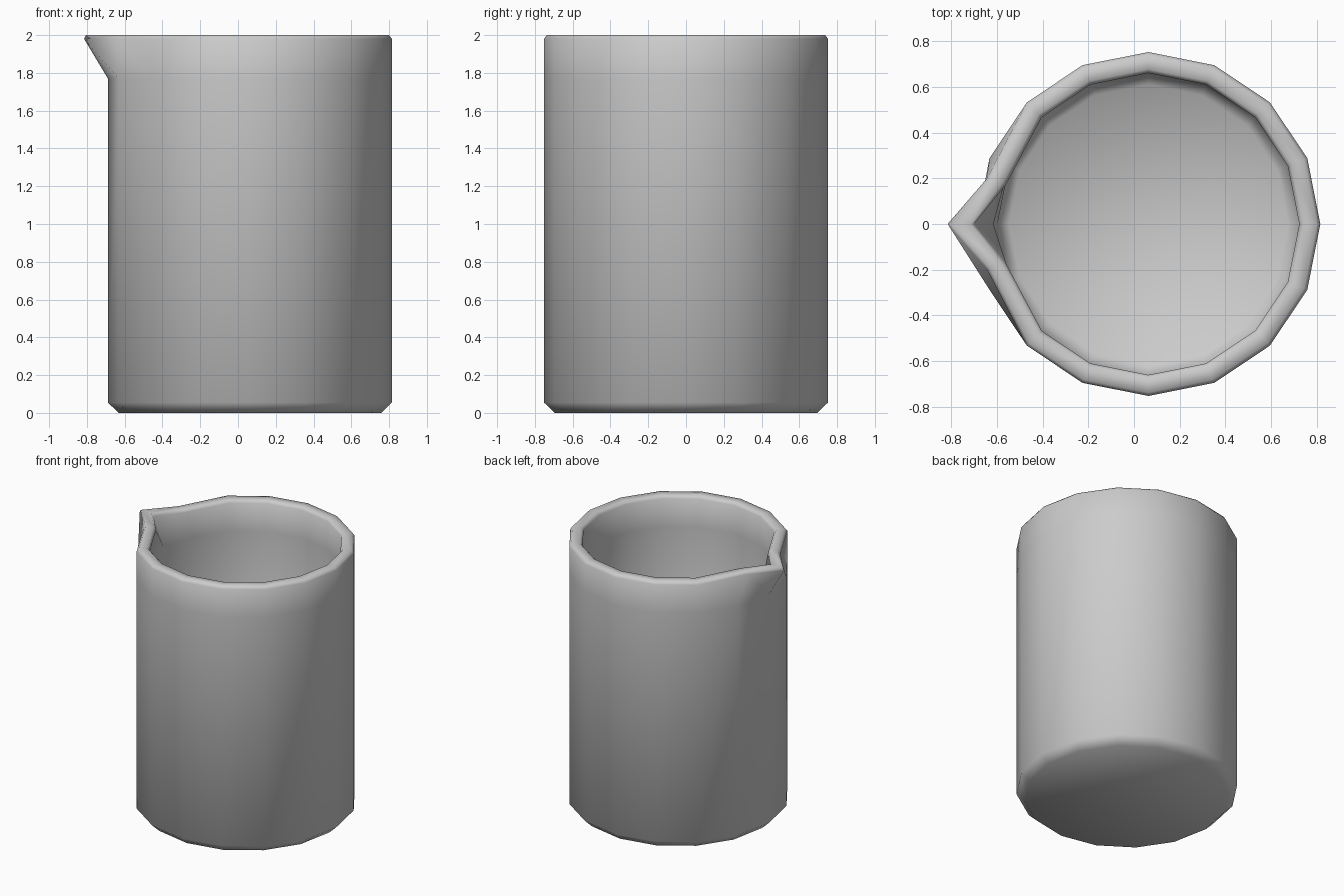
import bpy, bmesh
from math import cos, sin, pi

if "Cube" in bpy.data.objects:
    bpy.data.objects.remove(bpy.data.objects["Cube"])

SIDES = 16
CX = 0.063

# Wall section from outer base, over the rim, to the inner floor:
# (radius, height, spout tip x or None)
profile = [
    (0.695, 0.0, None), (0.752, 0.055, None), (0.752, 1.77, None),
    (0.752, 1.98, -0.815), (0.737, 2.0, -0.805),
    (0.677, 2.0, -0.715), (0.660, 1.98, -0.70),
    (0.660, 1.77, -0.615), (0.660, 0.14, None), (0.61, 0.09, None),
]


def ring(bm, r, z, tip):
    verts = []
    for i in range(SIDES):
        a = 2 * pi * i / SIDES
        x, y = CX + r * cos(a), r * sin(a)
        # pull out the pouring lip and pinch its neighbours together
        if tip is not None:
            if i == SIDES // 2:
                x = tip
            elif abs(i - SIDES // 2) == 1 and z > 1.9:
                x -= 0.012
                y *= 0.69
        verts.append(bm.verts.new((x, y, z)))
    return verts


# Beaker body with pouring lip
bm = bmesh.new()
rings = [ring(bm, *p) for p in profile]
for k, (lo, hi) in enumerate(zip(rings, rings[1:])):
    for i in range(SIDES):
        j = (i + 1) % SIDES
        if k in (2, 6):
            # explicit diagonals on the twisted lip faces
            bm.faces.new((lo[i], lo[j], hi[i]))
            bm.faces.new((lo[j], hi[j], hi[i]))
        else:
            bm.faces.new((lo[i], lo[j], hi[j], hi[i]))

# Underside and inner floor
bm.faces.new(list(reversed(rings[0])))
bm.faces.new(rings[-1])
bmesh.ops.recalc_face_normals(bm, faces=bm.faces[:])
for f in bm.faces:
    f.smooth = True

mesh = bpy.data.meshes.new("beaker")
bm.to_mesh(mesh)
bm.free()
obj = bpy.data.objects.new("beaker", mesh)
bpy.context.collection.objects.link(obj)
